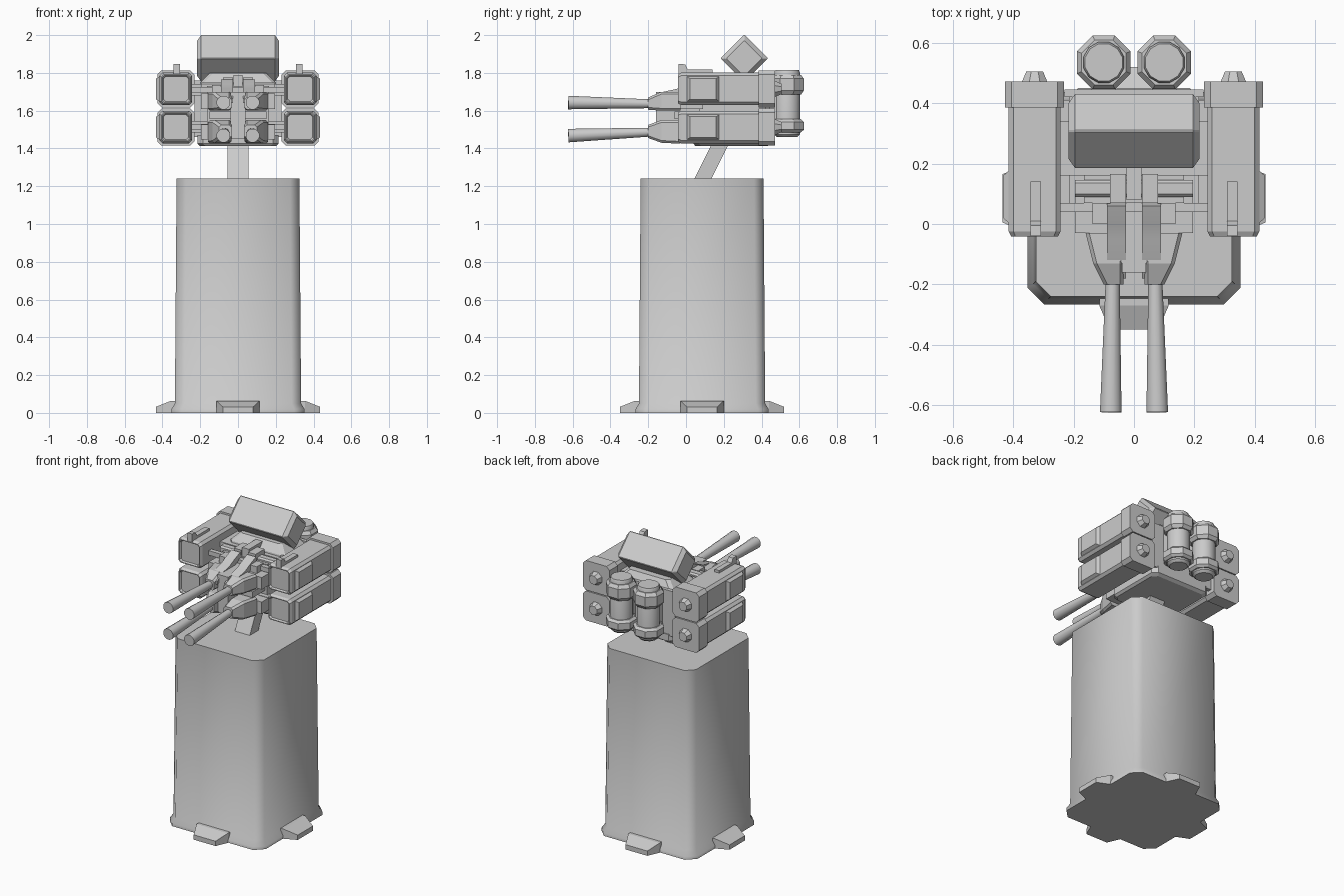
import bpy, bmesh, math
from mathutils import Vector

if "Cube" in bpy.data.objects:
    bpy.data.objects.remove(bpy.data.objects["Cube"])

ORDER = {'X': (2, 0, 1), 'Y': (0, 2, 1), 'Z': (0, 1, 2)}  # where u, v, t land in (x, y, z)


def to_xyz(axis, u, v, t):
    if axis == 'X':
        return (t, u, v)
    if axis == 'Y':
        return (u, t, v)
    return (u, v, t)


def finish(name, bm):
    bmesh.ops.recalc_face_normals(bm, faces=bm.faces)
    me = bpy.data.meshes.new(name)
    bm.to_mesh(me)
    bm.free()
    ob = bpy.data.objects.new(name, me)
    bpy.context.collection.objects.link(ob)
    return ob


def skin(name, loops):
    """Bridge equal-length point loops and cap both ends."""
    bm = bmesh.new()
    rows = [[bm.verts.new(p) for p in loop] for loop in loops]
    n = len(rows[0])
    for a, b in zip(rows, rows[1:]):
        for i in range(n):
            j = (i + 1) % n
            bm.faces.new((a[i], a[j], b[j], b[i]))
    bm.faces.new(rows[0])
    bm.faces.new(rows[-1])
    return finish(name, bm)


def loft(name, axis, rings):
    """Rings are (t, u0, u1, v0, v1, corner cut)."""
    loops = []
    for t, u0, u1, v0, v1, c in rings:
        pts = [(u0 + c, v0), (u1 - c, v0), (u1, v0 + c), (u1, v1 - c),
               (u1 - c, v1), (u0 + c, v1), (u0, v1 - c), (u0, v0 + c)]
        loops.append([to_xyz(axis, u, v, t) for u, v in pts])
    return skin(name, loops)


def box(name, x0, x1, y0, y1, z0, z1):
    return skin(name, [[(x0, y0, z), (x1, y0, z), (x1, y1, z), (x0, y1, z)] for z in (z0, z1)])


def prism(name, profile, x0, x1):
    return skin(name, [[(x, y, z) for y, z in profile] for x in (x0, x1)])


def lathe(name, start, end, stations, n):
    """Stations are (fraction along start-end, radius)."""
    a, b = Vector(start), Vector(end)
    q = (b - a).to_track_quat('Z', 'Y')
    loops = []
    for f, r in stations:
        c = a.lerp(b, f)
        loops.append([c + q @ Vector((r * math.cos(2 * math.pi * (i + .5) / n),
                                      r * math.sin(2 * math.pi * (i + .5) / n), 0)) for i in range(n)])
    return skin(name, loops)


def smooth(ob, deg=35):
    bpy.ops.object.select_all(action='DESELECT')
    bpy.context.view_layer.objects.active = ob
    ob.select_set(True)
    bpy.ops.object.shade_smooth_by_angle(angle=math.radians(deg))


# Pedestal with flared skirt
CY = 0.085
def sq(z, h, c):
    return (z, -h, h, CY - h, CY + h, c)
smooth(loft("pedestal", 'Z', [sq(0, .352, .055), sq(.02, .352, .055), sq(.05, .334, .05),
                              sq(1.24, .325, .05)]), 50)

# Four wedge feet, one per side
for k in range(4):
    foot = skin("foot_%d" % k, [
        [(-.115, -.30, 0), (.115, -.30, 0), (.115, -.30, .064), (-.115, -.30, .064)],
        [(-.115, -.355, 0), (.115, -.355, 0), (.115, -.355, .064), (-.115, -.355, .064)],
        [(-.08, -.435, 0), (.08, -.435, 0), (.08, -.435, .032), (-.08, -.435, .032)]])
    foot.location.y = CY
    foot.rotation_euler.z = k * math.pi / 2

# Leaning neck strut
prism("neck_strut", [(.04, 1.23), (.13, 1.23), (.24, 1.45), (.15, 1.45)], -.055, .055)

# Turret core, floor and back plates
loft("turret_floor", 'Z', [(1.412, -.20, .20, .05, .43, .03), (1.425, -.215, .215, .04, .45, .03),
                           (1.47, -.215, .215, .04, .45, .03)])
box("turret_core", -.165, .165, .07, .43, 1.46, 1.73)
loft("rear_deck", 'Z', [(1.68, -.20, .20, .18, .43, .02), (1.75, -.20, .20, .19, .43, .02),
                        (1.80, -.15, .15, .23, .40, .02)])
box("back_plate", -.23, .23, .42, .445, 1.46, 1.76)
for i, z in enumerate((1.515, 1.71)):
    box("pod_crossbar_%d" % i, -.25, .25, .04, .07, z - .015, z + .015)
    box("pod_mount_%d" % i, -.25, .25, .16, .34, z - .03, z + .03)

# Tilted sensor housing
h = .089
sensor = loft("sensor_housing", 'X', [(t, -k, k, -k, k, .004) for t, k in
                                      ((-.217, h - .022), (-.195, h), (.195, h), (.217, h - .022))])
sensor.location = (0, .308, 1.877)
sensor.rotation_euler.x = math.radians(45)

# Launcher pods: recessed front, thick rear cap, exhaust, side panel
for s, side in ((-1, "left"), (1, "right")):
    for zc, level in ((1.715, "upper"), (1.513, "lower")):
        def ring(y, k, c):
            xc = s * .329
            return (y, xc - k, xc + k, zc - k, zc + k, c)
        tag = side + "_" + level
        loft("pod_" + tag, 'Y', [ring(-.03, .066, .012), ring(-.042, .072, .012), ring(-.042, .077, .014),
                                 ring(-.025, .086, .016), ring(.385, .086, .016), ring(.385, .098, .022),
                                 ring(.472, .098, .022)])
        lathe("pod_exhaust_" + tag, (s * .329, .47, zc), (s * .329, .505, zc), [(0, .046), (1, .03)], 8)
    # Outer panel joining the pods, and the sight rail on top
    for zc, level in ((1.715, "upper"), (1.513, "lower")):
        x = s * .41
        skin("pod_panel_%s_%s" % (side, level),
             [[(x, .0, zc - .07), (x, .18, zc - .07), (x, .18, zc + .07), (x, .0, zc + .07)],
              [(s * .434, .02, zc - .055), (s * .434, .16, zc - .055),
               (s * .434, .16, zc + .055), (s * .434, .02, zc + .055)]])
    prism("sight_rail_" + side, [(-.04, 1.79), (.14, 1.79), (.14, 1.818), (.01, 1.818),
                                 (-.005, 1.845), (-.04, 1.848)], s * .325 - .017, s * .325 + .017)

    # Rear canister with octagonal collars
    smooth(lathe("canister_" + side, (s * .1, .535, 1.46), (s * .1, .535, 1.815),
                 [(0, .055), (.04, .07), (.96, .07), (1, .064)], 12))
    for i, (z0, z1) in enumerate(((1.485, 1.555), (1.685, 1.79))):
        lathe("canister_collar_%s_%d" % (side, i), (s * .1, .535, z0), (s * .1, .535, z1),
              [(0, .08), (.2, .096), (.8, .096), (1, .08)], 8)
    box("canister_bracket_" + side, s * .1 - .04, s * .1 + .04, .43, .49, 1.52, 1.74)

# Gun housings and flared barrels
for level, prof, ends in (
        ("upper", ((-.20, .10, 1.605, 1.67), (-.13, .135, 1.60, 1.70), (-.03, .16, 1.60, 1.70)), (1.636, 1.643)),
        ("lower", ((-.20, .10, 1.455, 1.525), (-.13, .135, 1.43, 1.55), (-.03, .16, 1.425, 1.55)), (1.488, 1.468))):
    for s, side in ((-1, "left"), (1, "right")):
        loft("gun_housing_%s_%s" % (level, side), 'Y',
             [(y, min(s * .035, s * w), max(s * .035, s * w), z0, z1, .012) for y, w, z0, z1 in prof])
        smooth(lathe("barrel_%s_%s" % (level, side), (s * .07, -.15, ends[0]), (s * .077, -.623, ends[1]),
                     [(0, .023), (1, .037)], 12))
        # Cheek plate behind each housing
        x0, x1 = sorted((s * .06, s * .195))
        zc = (prof[2][2] + prof[2][3]) / 2
        box("gun_cheek_%s_%s" % (level, side), x0, x1, -.03, .09, zc - .04, zc + .04)
box("gun_spine", -.04, .04, -.16, .08, 1.45, 1.70)
box("gun_shelf", -.15, .15, -.06, .08, 1.555, 1.595)

# Curved feed chutes and deck fittings
for s, side in ((-1, "left"), (1, "right")):
    smooth(prism("feed_chute_" + side,
                 [(-.18, 1.665), (-.12, 1.70), (-.05, 1.715), (.0, 1.74), (.06, 1.765),
                  (.07, 1.73), (.01, 1.70), (-.05, 1.68), (-.12, 1.665), (-.18, 1.64)],
                 s * .058 - .032, s * .058 + .032))
    box("feed_block_" + side, s * .053 - .027, s * .053 + .027, .07, .165, 1.72, 1.775)
    box("feed_side_" + side, s * .108 - .03, s * .108 + .03, .0, .07, 1.69, 1.735)
loft("feed_bar", 'X', [(-.195, .09, .145, 1.70, 1.75, .01), (.195, .09, .145, 1.70, 1.75, .01)])
box("deck_spine", -.025, .025, .08, .25, 1.70, 1.79)
